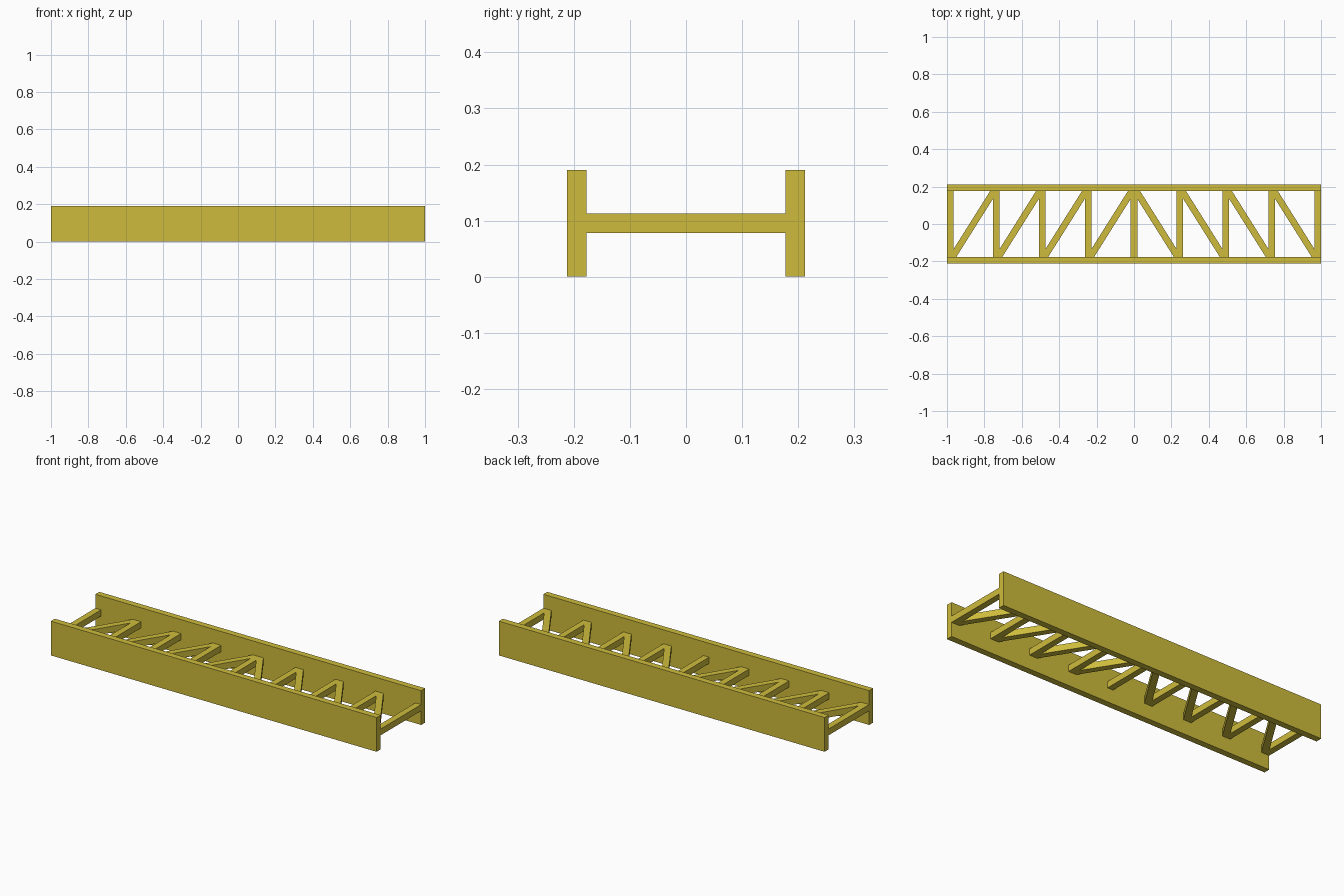
import bpy

if "Cube" in bpy.data.objects:
    bpy.data.objects.remove(bpy.data.objects["Cube"])

PITCH = 0.2456      # spacing of the posts
CHORD_Y = 0.195     # chord centre line
W = 0.035           # member thickness
END_Y = 0.19        # members are embedded in the chords up to here
Z0, Z1 = 0.078, 0.113

mat = bpy.data.materials.new("yellow_paint")
mat.diffuse_color = (0.62, 0.50, 0.045, 1)
mat.use_nodes = True
mat.node_tree.nodes["Principled BSDF"].inputs["Base Color"].default_value = mat.diffuse_color


def prism(name, outline, z0, z1):
    """Extrude a counter-clockwise xy outline from z0 to z1."""
    n = len(outline)
    verts = [(x, y, z) for z in (z0, z1) for x, y in outline]
    faces = [tuple(reversed(range(n))), tuple(range(n, 2 * n))]
    faces += [(i, (i + 1) % n, n + (i + 1) % n, n + i) for i in range(n)]
    mesh = bpy.data.meshes.new(name)
    mesh.from_pydata(verts, [], faces)
    mesh.materials.append(mat)
    obj = bpy.data.objects.new(name, mesh)
    bpy.context.collection.objects.link(obj)
    return obj


def bar(name, x_front, x_back, half_x):
    """Web member running from the front chord to the back chord."""
    return prism(name, [(x_front - half_x, -END_Y), (x_front + half_x, -END_Y),
                        (x_back + half_x, END_Y), (x_back - half_x, END_Y)], Z0, Z1)


# Long side chords
for side, s in (("front", -1), ("back", 1)):
    a, b = s * CHORD_Y - W / 2, s * CHORD_Y + W / 2
    prism(side + "_chord", [(-1, a), (1, a), (1, b), (-1, b)], 0, 0.19)

# Straight cross posts
for i in range(-4, 5):
    bar(f"cross_post_{i + 5}", i * PITCH, i * PITCH, W / 2)

# Diagonal braces, leaning towards the middle
slope = PITCH / (2 * CHORD_Y)
half_x = W / 2 * (1 + slope ** 2) ** 0.5
inset = slope * (CHORD_Y - END_Y)
for s, side in ((-1, "left"), (1, "right")):
    for i in range(4):
        x_out, x_in = (i + 1) * PITCH - inset, i * PITCH + inset
        bar(f"{side}_brace_{i + 1}", s * x_out, s * x_in, half_x)
